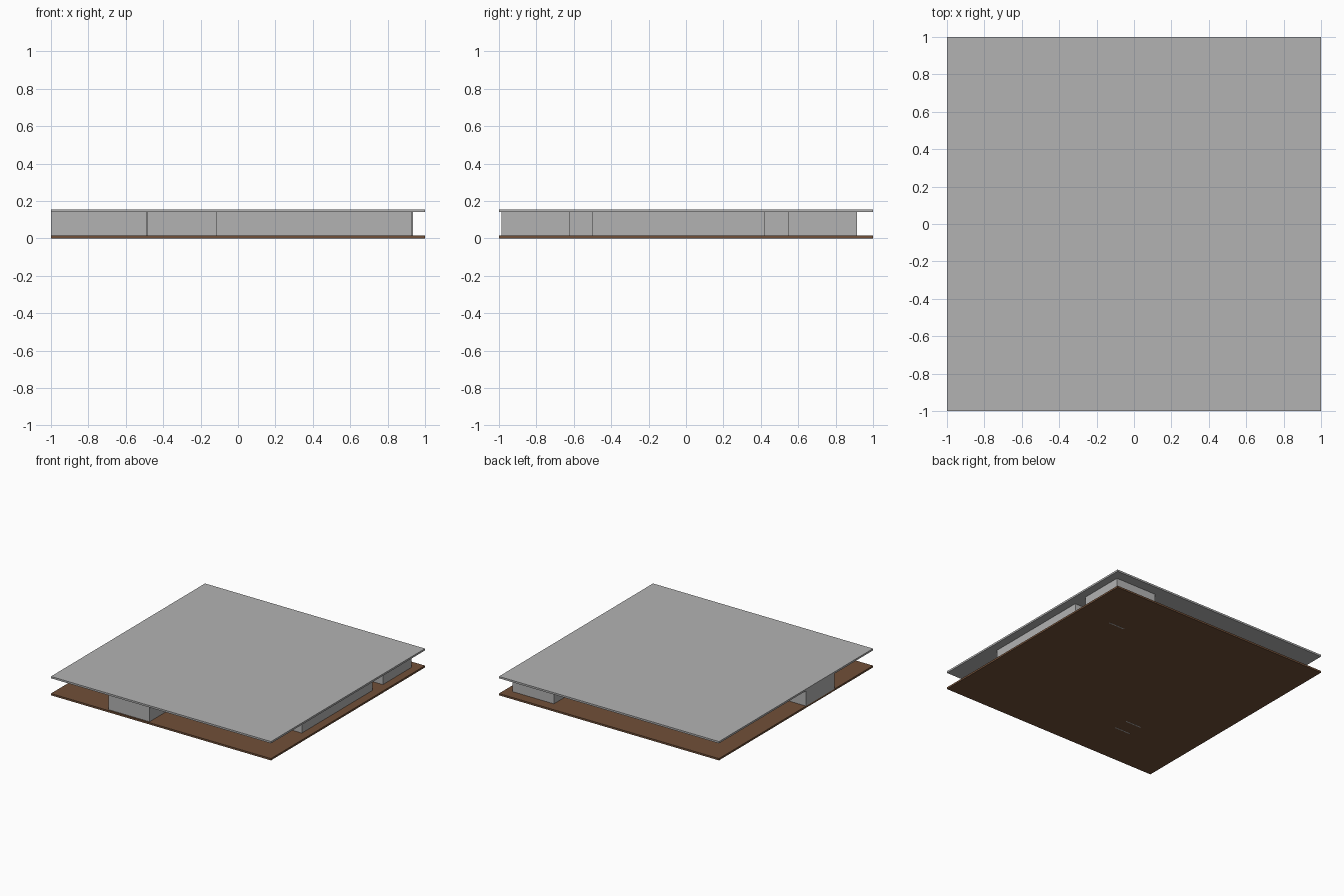
import bpy, bmesh
from mathutils import Matrix

if "Cube" in bpy.data.objects:
    bpy.data.objects.remove(bpy.data.objects["Cube"])

T = 0.012             # wall thickness
Z0, Z1 = 0.015, 0.14  # floor top, roof underside


def material(name, rgb):
    m = bpy.data.materials.new(name)
    m.diffuse_color = (*rgb, 1)
    m.use_nodes = True
    m.node_tree.nodes["Principled BSDF"].inputs["Base Color"].default_value = m.diffuse_color
    return m


STONE = material("stone_grey", (0.45, 0.45, 0.45))
WOOD = material("wood_brown", (0.165, 0.08, 0.04))


def boxes(name, items, mat):
    """One object from axis-aligned boxes given as (x0, x1, y0, y1, z0, z1)."""
    bm = bmesh.new()
    for x0, x1, y0, y1, z0, z1 in items:
        mtx = Matrix.Translation(((x0 + x1) / 2, (y0 + y1) / 2, (z0 + z1) / 2))
        mtx = mtx @ Matrix.Diagonal((x1 - x0, y1 - y0, z1 - z0, 1))
        bmesh.ops.create_cube(bm, size=1, matrix=mtx)
    me = bpy.data.meshes.new(name)
    bm.to_mesh(me)
    bm.free()
    me.materials.append(mat)
    ob = bpy.data.objects.new(name, me)
    bpy.context.collection.objects.link(ob)
    return ob


def spans(a, b, gap):
    """Split a wall run around an optional doorway."""
    if gap is None:
        return [(a, b)]
    return [(s, e) for s, e in ((a, gap[0]), (gap[1], b)) if e - s > 0.001]


def room(name, x0, x1, y0, y1, **doors):
    """Hollow room; doors maps a side (w, e, s, n) to its doorway interval."""
    parts = []
    for side, x in (("w", x0), ("e", x1 - T)):
        for a, b in spans(y0, y1, doors.get(side)):
            parts.append((x, x + T, a, b, Z0, Z1))
    for side, y in (("s", y0), ("n", y1 - T)):
        for a, b in spans(x0 + T, x1 - T, doors.get(side)):
            parts.append((a, b, y, y + T, Z0, Z1))
    boxes(name, parts, STONE)


# Floor and roof slabs
boxes("floor", [(-1, 1, -1, 1, 0, Z0)], WOOD)
boxes("roof", [(-1, 1, -1, 1, Z1, 0.155)], STONE)

# Doorway intervals: inside width of the passages
PX = (-0.477, -0.357)
PY = (-0.488, -0.368)
PN = (0.572, 0.692)

# Rooms
room("west_room", -1.0, -0.632, -0.5, -0.13, e=PY)
room("middle_room", -0.487, -0.113, -0.5, -0.13, w=PY, e=PY, s=PX)
room("front_room", -0.487, -0.113, -0.987, -0.62, n=PX)
room("large_room", 0.015, 0.93, -0.5, 0.42, w=PY, n=PN)
room("back_room", 0.56, 0.935, 0.545, 0.915, s=PN)

# Passage side walls
for name, x0, x1 in (("west_passage", -0.632, -0.487), ("east_passage", -0.113, 0.015)):
    boxes(name, [(x0, x1, y, y + T, Z0, Z1) for y in (PY[0] - T, PY[1])], STONE)
for name, p, y0, y1 in (("front_passage", PX, -0.62, -0.5), ("back_passage", PN, 0.42, 0.545)):
    boxes(name, [(x, x + T, y0, y1, Z0, Z1) for x in (p[0] - T, p[1])], STONE)

# Threshold strips showing through the floor
boxes("thresholds", [(p[0] - T, p[1] + T, y - 0.005, y + 0.005, -0.0005, Z0 + 0.001)
                     for p, y in ((PX, -0.63), (PX, -0.505), (PN, 0.55))], STONE)
